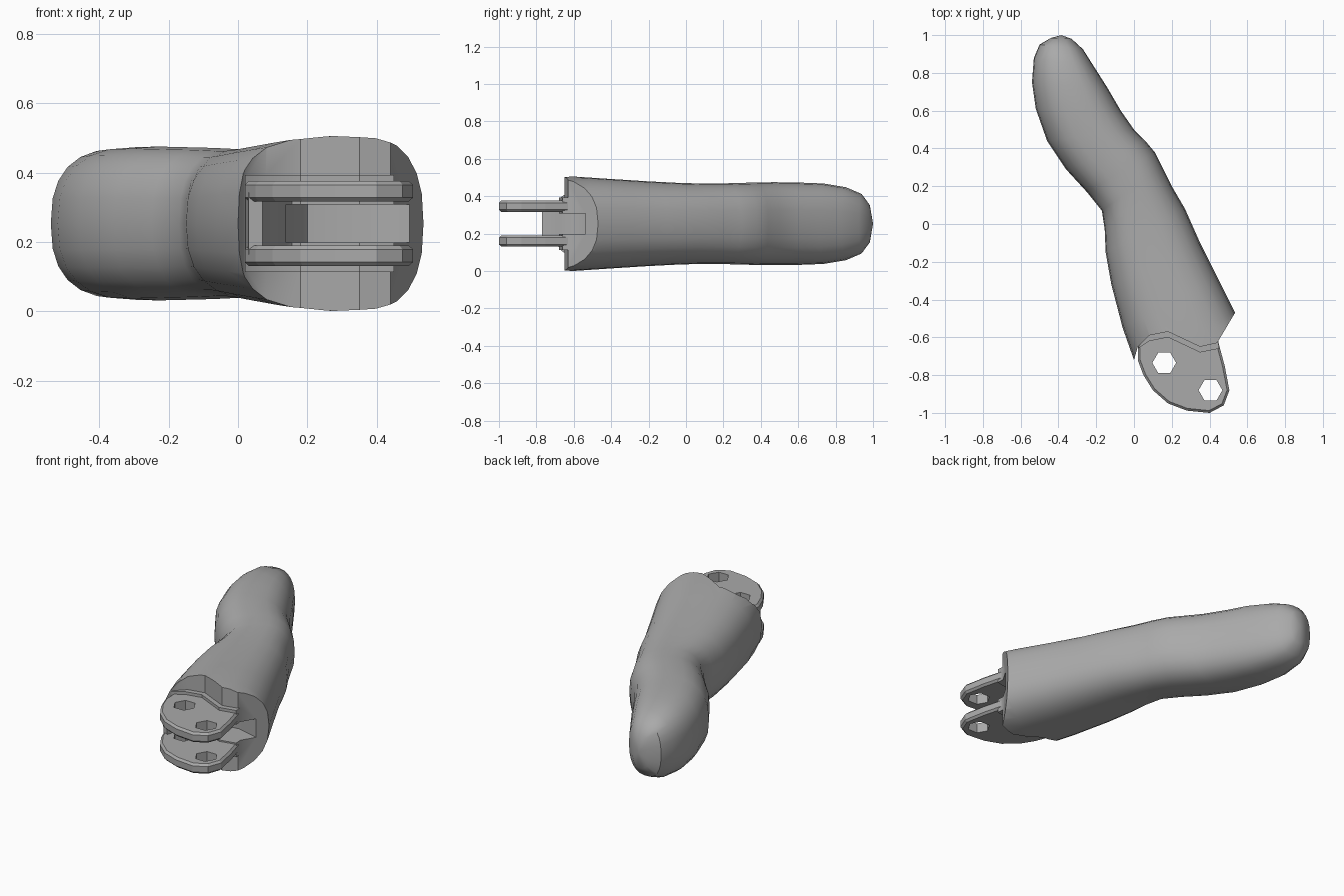
import bpy, bmesh, math
from mathutils import Vector

if "Cube" in bpy.data.objects:
    bpy.data.objects.remove(bpy.data.objects["Cube"])

grey = bpy.data.materials.new("plain_grey")
grey.use_nodes = True
colour = (0.4, 0.4, 0.4, 1)
grey.diffuse_color = colour
grey.node_tree.nodes["Principled BSDF"].inputs["Base Color"].default_value = colour

MID = 0.253   # height of the symmetry plane
SIDES = 24


def finish(bm, name):
    bmesh.ops.recalc_face_normals(bm, faces=bm.faces)
    mesh = bpy.data.meshes.new(name)
    bm.to_mesh(mesh)
    bm.free()
    mesh.materials.append(grey)
    obj = bpy.data.objects.new(name, mesh)
    bpy.context.collection.objects.link(obj)
    return obj


def prism(name, outline, low, high):
    bm = bmesh.new()
    base = bm.faces.new([bm.verts.new((x, y, low)) for x, y in outline])
    top = bmesh.ops.extrude_face_region(bm, geom=[base])["geom"]
    moved = [v for v in top if isinstance(v, bmesh.types.BMVert)]
    bmesh.ops.translate(bm, verts=moved, vec=(0, 0, high - low))
    return finish(bm, name)


def apply_all(obj):
    bpy.context.view_layer.objects.active = obj
    for mod in list(obj.modifiers):
        bpy.ops.object.modifier_apply(modifier=mod.name)


def combine(obj, other, operation):
    mod = obj.modifiers.new("combine", "BOOLEAN")
    mod.operation, mod.object, mod.solver = operation, other, "EXACT"
    apply_all(obj)
    bpy.data.objects.remove(other)


# Bent finger body: left edge, right edge and half height of each section
sections = [
    (-.44, .985, -.33, .98, .10), (-.50, .95, -.27, .925, .16),
    (-.53, .88, -.21, .83, .195), (-.54, .75, -.14, .72, .215),
    (-.52, .61, -.07, .60, .22), (-.46, .44, 0, .50, .222),
    (-.36, .29, .06, .44, .22), (-.25, .17, .11, .38, .218),
    (-.17, .07, .15, .30, .215), (-.155, -.03, .20, .20, .215),
    (-.15, -.15, .27, .08, .218), (-.12, -.32, .35, -.10, .227),
    (-.06, -.55, .44, -.28, .24), (0, -.72, .535, -.47, .252),
    (.08, -.95, .66, -.72, .254),
]
bm = bmesh.new()
rings = []
for lx, ly, rx, ry, half in sections:
    left, right = Vector((lx, ly, MID)), Vector((rx, ry, MID))
    ring = []
    for i in range(SIDES):
        a = math.tau * i / SIDES
        c, s = math.cos(a), math.sin(a)
        across = math.copysign(abs(c) ** 0.8, c)
        up = math.copysign(abs(s) ** 0.8, s)
        p = left.lerp(right, (across + 1) / 2)
        p.z += half * up
        ring.append(bm.verts.new(p))
    rings.append(ring)
for a, b in zip(rings, rings[1:]):
    for i in range(SIDES):
        j = (i + 1) % SIDES
        bm.faces.new((a[i], a[j], b[j], b[i]))
tip = bm.verts.new((-.385, 1, MID))
for i in range(SIDES):
    bm.faces.new((tip, rings[0][(i + 1) % SIDES], rings[0][i]))
bm.faces.new(rings[-1])
body = finish(bm, "finger_body")

# Scalloped end of the body
combine(body, prism("end_cutter", [
    (-.3, -.8), (0, -.72), (.02, -.65), (.08, -.59), (.18, -.57), (.35, -.65),
    (.44, -.63), (.535, -.47), (.9, -.45), (.9, -1.3), (-.3, -1.3)],
    -.2, .8), "DIFFERENCE")

# Collar and spacer block where the hinge meets the body
combine(body, prism("collar", [
    (.02, -.66), (.08, -.62), (.18, -.6), (.35, -.68), (.45, -.66),
    (.44, -.52), (.1, -.48)], MID - .14, MID + .14), "UNION")
combine(body, prism("spacer", [
    (.02, -.64), (.03, -.75), (.07, -.77), (.1, -.68), (.16, -.6), (.1, -.48)],
    MID - .09, MID + .09), "UNION")

# Slot between the hinge plates
combine(body, prism("slot_cutter", [
    (.11, -.9), (.14, -.61), (.2, -.52), (.36, -.5), (.47, -.53), (.7, -.6),
    (.7, -.9)], MID - .055, MID + .055), "DIFFERENCE")

# Two hinge plates with six-sided pin holes
plate_outline = [
    (.02, -.65), (.02, -.72), (.05, -.8), (.1, -.88), (.18, -.95), (.28, -.988),
    (.4, -1), (.475, -.96), (.505, -.88), (.48, -.75), (.445, -.62),
    (.38, -.53), (.1, -.5)]
for name, side in (("lower_hinge_plate", -1), ("upper_hinge_plate", 1)):
    z = MID + side * .093
    plate = prism(name, plate_outline, z - .03, z + .03)
    bevel = plate.modifiers.new("edge", "BEVEL")
    bevel.width, bevel.segments = .012, 1
    bevel.limit_method, bevel.angle_limit = "ANGLE", math.radians(60)
    apply_all(plate)
    for x, y in ((.16, -.735), (.405, -.88)):
        hole = [(x + .063 * math.cos(math.tau * k / 6),
                 y + .063 * math.sin(math.tau * k / 6)) for k in range(6)]
        combine(plate, prism("pin_hole_cutter", hole, z - .1, z + .1),
                "DIFFERENCE")

# Smooth body with sharp cut edges
bpy.ops.object.select_all(action="DESELECT")
body.select_set(True)
bpy.context.view_layer.objects.active = body
bpy.ops.object.shade_smooth_by_angle(angle=math.radians(35))
